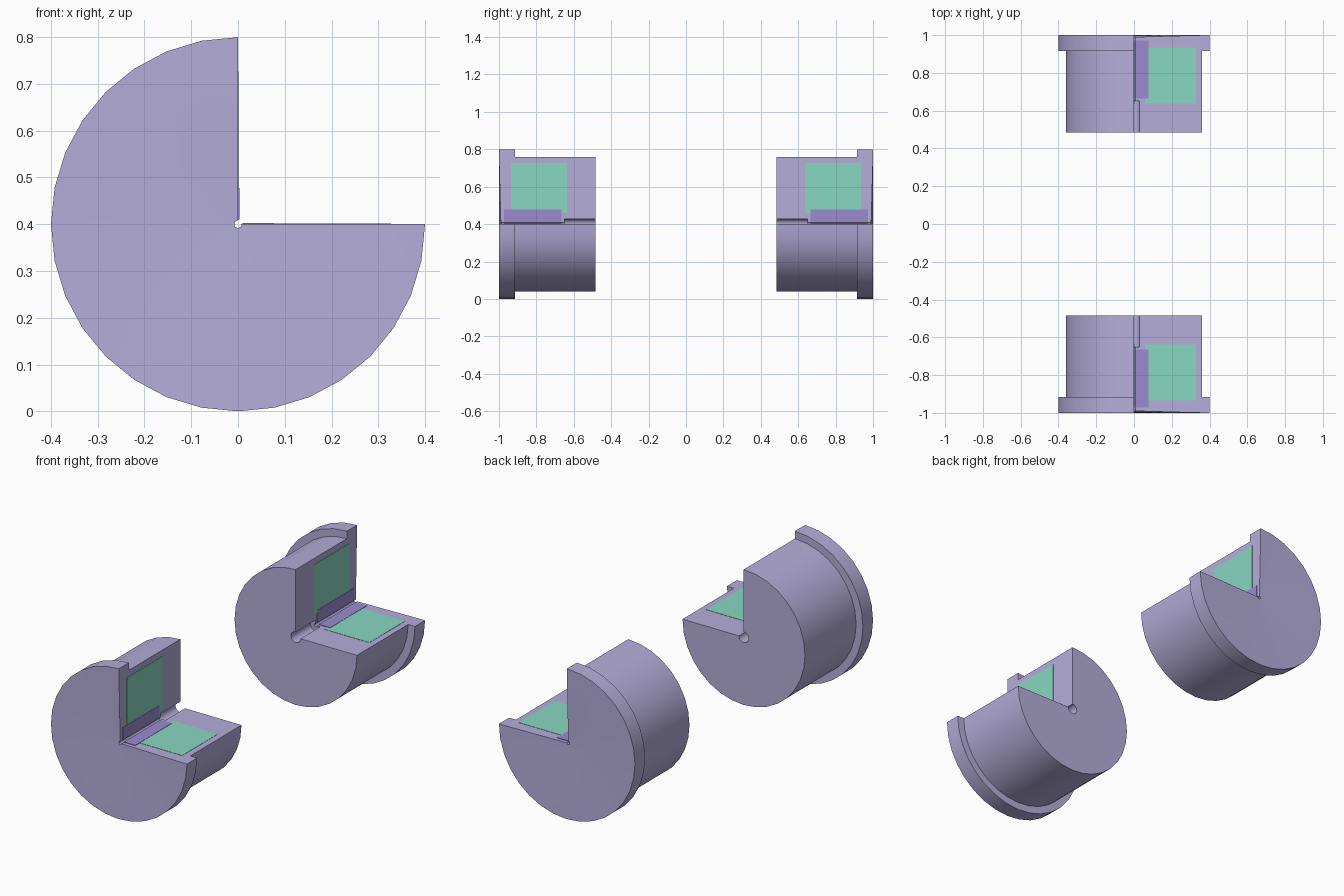
import bpy, bmesh, math

if "Cube" in bpy.data.objects:
    bpy.data.objects.remove(bpy.data.objects["Cube"])

AXIS_Z = 0.4      # height of the horizontal axis
STEPS = 24        # 270 degrees at 32 sides per full turn


def material(name, rgb):
    m = bpy.data.materials.new(name)
    m.diffuse_color = (*rgb, 1)
    m.use_nodes = True
    m.node_tree.nodes["Principled BSDF"].inputs["Base Color"].default_value = m.diffuse_color
    return m


def cut_revolve(name, profile, mat, side, proud=0.0):
    """Three-quarter revolve of (radius, y) points; open quadrant is +x, +z."""
    bm = bmesh.new()
    rings = []
    for i in range(STEPS + 1):
        a = math.radians(90 + 270 * i / STEPS)
        # end sections stand slightly proud of the cut planes
        dx = proud if i == 0 else 0
        dz = proud if i == STEPS else 0
        rings.append([bm.verts.new((r * math.cos(a) + dx, side * y,
                                    AXIS_Z + r * math.sin(a) + dz))
                      for r, y in profile])
    n = len(profile)
    for p, q in zip(rings, rings[1:]):
        for j in range(n):
            k = (j + 1) % n
            bm.faces.new((p[j], p[k], q[k], q[j]))
    bm.faces.new(rings[0])
    bm.faces.new(rings[-1][::-1])
    bmesh.ops.recalc_face_normals(bm, faces=bm.faces)
    mesh = bpy.data.meshes.new(name)
    bm.to_mesh(mesh)
    bm.free()
    mesh.materials.append(mat)
    ob = bpy.data.objects.new(name, mesh)
    bpy.context.collection.objects.link(ob)
    bpy.ops.object.select_all(action='DESELECT')
    bpy.context.view_layer.objects.active = ob
    ob.select_set(True)
    bpy.ops.object.shade_smooth_by_angle(angle=math.radians(30))
    return ob


housing_mat = material("housing_lavender", (0.46, 0.42, 0.70))
coil_mat = material("coil_green", (0.25, 0.68, 0.54))
core_mat = material("core_purple", (0.33, 0.26, 0.64))

# stepped bore, plain barrel, outer flange with slightly dished end
housing = [(0.028, 0.485), (0.36, 0.485), (0.36, 0.915), (0.40, 0.915),
           (0.40, 1.0), (0.33, 0.999), (0.008, 0.99), (0.008, 0.65), (0.028, 0.65)]
coil = [(0.06, 0.637), (0.327, 0.637), (0.327, 0.935), (0.06, 0.935)]
core = [(0.01, 0.665), (0.077, 0.665), (0.077, 0.972), (0.01, 0.972)]

for label, side in (("front", -1), ("back", 1)):
    cut_revolve(label + "_housing", housing, housing_mat, side)
    cut_revolve(label + "_coil", coil, coil_mat, side, 0.0015)
    cut_revolve(label + "_core", core, core_mat, side, 0.003)
